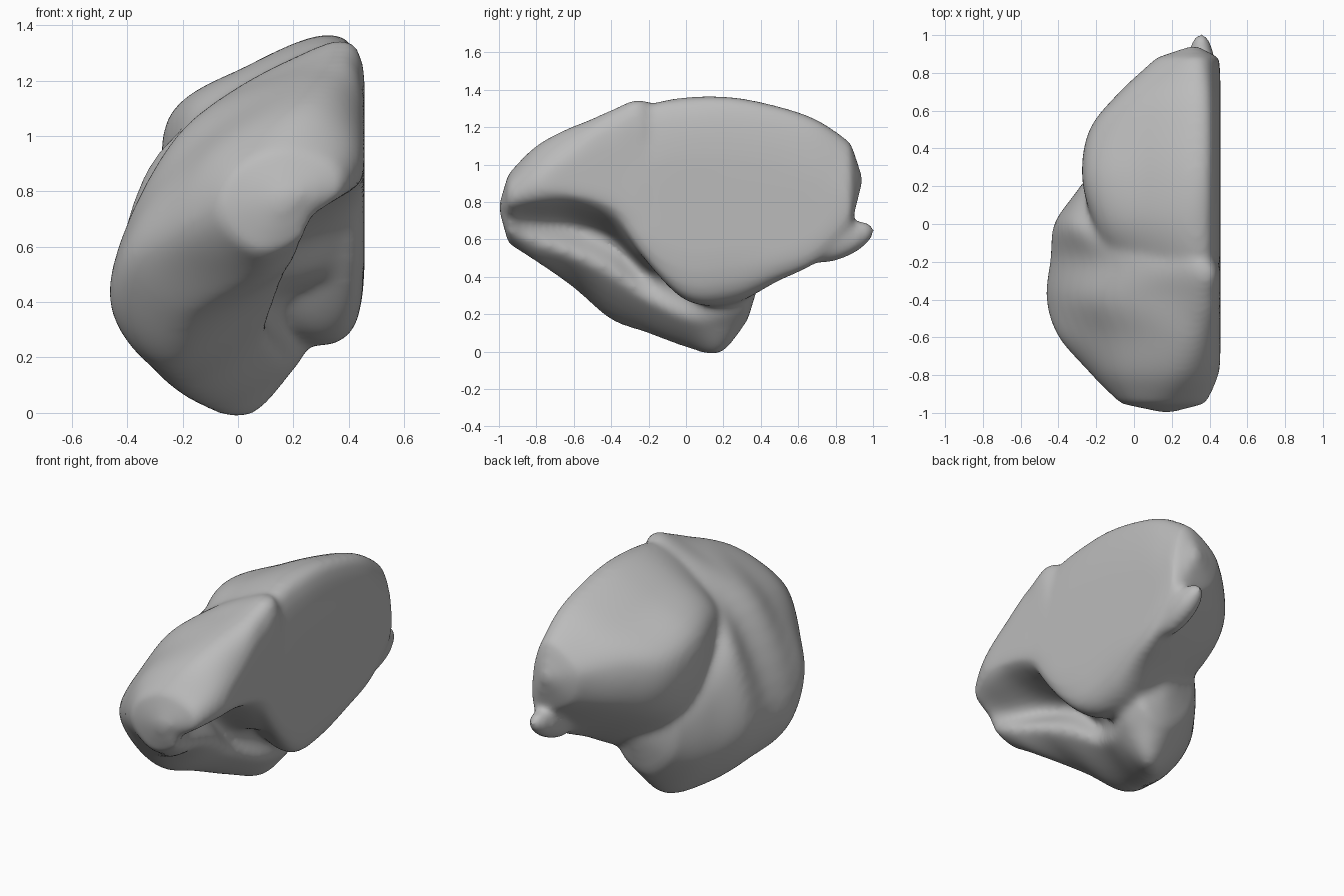
import bpy
import bmesh
from mathutils import Vector, Matrix

default_cube = bpy.data.objects.get("Cube")
if default_cube:
    bpy.data.objects.remove(default_cube, do_unlink=True)


def spline(points, closed, steps):
    """Sample a smooth curve that passes through all the points."""
    count = len(points)
    result = []

    def pick(index):
        if closed:
            return points[index % count]
        return points[max(0, min(count - 1, index))]

    for i in range(count if closed else count - 1):
        a, b, c, d = (pick(i + k) for k in (-1, 0, 1, 2))
        for s in range(steps):
            t = s / steps
            result.append(b + (c - a) * t / 2
                          + (a - b * 2.5 + c * 2 - d / 2) * t * t
                          + (b * 1.5 - a / 2 - c * 1.5 + d / 2) * t * t * t)
    if not closed:
        result.append(points[-1])
    return result


def loft(bm, start_tip, sections, end_tip, flat_x):
    """Skin smooth rings along y, closed by a tip at each end."""
    rings = []
    for y, profile in sections:
        points = [Vector((x, y, z)) for x, z in profile]
        rings.append(spline(points, True, 6))
    columns = [spline(list(column), False, 6) for column in zip(*rings)]
    for column in columns:
        for point in column:
            point.x = min(point.x, flat_x)
    grid = [[bm.verts.new(p) for p in column] for column in columns]
    tips = [bm.verts.new(start_tip), bm.verts.new(end_tip)]
    for left, right in zip(grid, grid[1:] + grid[:1]):
        for k in range(len(left) - 1):
            bm.faces.new((left[k], right[k], right[k + 1], left[k + 1]))
        bm.faces.new((tips[0], right[0], left[0]))
        bm.faces.new((tips[1], left[-1], right[-1]))


# Cross-sections (x, z): lower bulge, groove, flat side, top, rounded side
front_lobe = [
    (-.95, [(.22, .62), (.28, .71), (.38, .8), (.34, .9),
            (.15, .95), (-.02, .87), (-.07, .72), (.06, .58)]),
    (-.8, [(.21, .57), (.2, .7), (.43, .82), (.41, 1),
           (.22, 1.1), (-.1, .93), (-.22, .63), (.04, .48)]),
    (-.6, [(.17, .5), (.1, .68), (.45, .83), (.43, 1.12),
           (.25, 1.2), (-.14, .98), (-.4, .57), (-.18, .34)]),
    (-.4, [(.13, .4), (.08, .6), (.45, .77), (.43, 1.25),
           (.2, 1.24), (-.22, 1), (-.465, .44), (-.23, .17)]),
    (-.2, [(.09, .26), (.09, .42), (.42, .58), (.425, 1.27),
           (.2, 1.28), (-.2, 1), (-.445, .45), (-.22, .1)]),
    (0, [(.15, .16), (.17, .32), (.3, .7), (.15, 1),
         (-.07, 1.05), (-.33, .87), (-.415, .4), (-.14, .03)]),
    (.18, [(.18, .13), (.25, .29), (.12, .6), (-.05, .8),
           (-.18, .85), (-.29, .62), (-.26, .28), (0, -.01)]),
    (.33, [(.2, .22), (.24, .36), (.1, .55), (0, .64),
           (-.1, .64), (-.17, .52), (-.13, .31), (.04, .17)]),
]
rear_lobe = [
    (-.45, [(.4, .83), (.44, .9), (.42, 1.08), (.3, 1.18),
            (.1, 1.08), (-.1, .93), (0, .87), (.2, .85)]),
    (-.22, [(.42, .5), (.46, .8), (.43, 1.22), (.32, 1.31),
            (.05, 1.17), (-.12, .99), (0, .8), (.2, .58)]),
    (0, [(.42, .32), (.46, .8), (.435, 1.25), (.32, 1.36),
         (.04, 1.25), (-.2, 1.07), (-.15, .7), (.17, .33)]),
    (.25, [(.42, .33), (.46, .8), (.435, 1.25), (.33, 1.36),
           (.05, 1.25), (-.26, 1.05), (-.19, .6), (.17, .28)]),
    (.5, [(.43, .41), (.46, .8), (.435, 1.2), (.34, 1.31),
          (.06, 1.2), (-.22, 1), (-.16, .67), (.2, .43)]),
    (.7, [(.43, .49), (.46, .8), (.43, 1.13), (.35, 1.24),
          (.13, 1.16), (-.06, 1), (-.03, .75), (.25, .55)]),
    (.88, [(.43, .67), (.45, .85), (.41, 1.04), (.34, 1.12),
           (.22, 1.07), (.12, .96), (.16, .8), (.3, .7)]),
]

bm = bmesh.new()
loft(bm, (.18, -1.005, .77), front_lobe, (.1, .42, .46), .457)
loft(bm, (.3, -.5, .97), rear_lobe, (.32, .95, .92), .457)

# Small tail at the back of the lower edge
tilt = (Matrix.Translation((.355, .82, .585)) @ Matrix.Rotation(.4, 4, 'X')
        @ Matrix.Diagonal((.075, .205, .09, 1)))
bmesh.ops.create_uvsphere(bm, u_segments=24, v_segments=16, radius=1, matrix=tilt)

mesh = bpy.data.meshes.new("lobed_half_body")
bm.to_mesh(mesh)
bm.free()
body = bpy.data.objects.new("lobed_half_body", mesh)
bpy.context.collection.objects.link(body)

# Fuse the lobes into one skin and soften the creases
remesh = body.modifiers.new("fuse", 'REMESH')
remesh.mode = 'VOXEL'
remesh.voxel_size = .018
remesh.use_smooth_shade = True
soften = body.modifiers.new("soften", 'SMOOTH')
soften.factor = .5
soften.iterations = 18
evaluated = body.evaluated_get(bpy.context.evaluated_depsgraph_get())
fused = bpy.data.meshes.new_from_object(evaluated)
body.modifiers.clear()
body.data = fused
bpy.data.meshes.remove(mesh)

# One plain grey
grey = bpy.data.materials.new("plain_grey")
grey.use_nodes = True
colour = (.5, .5, .5, 1)
grey.diffuse_color = colour
grey.node_tree.nodes["Principled BSDF"].inputs["Base Color"].default_value = colour
fused.materials.clear()
fused.materials.append(grey)
